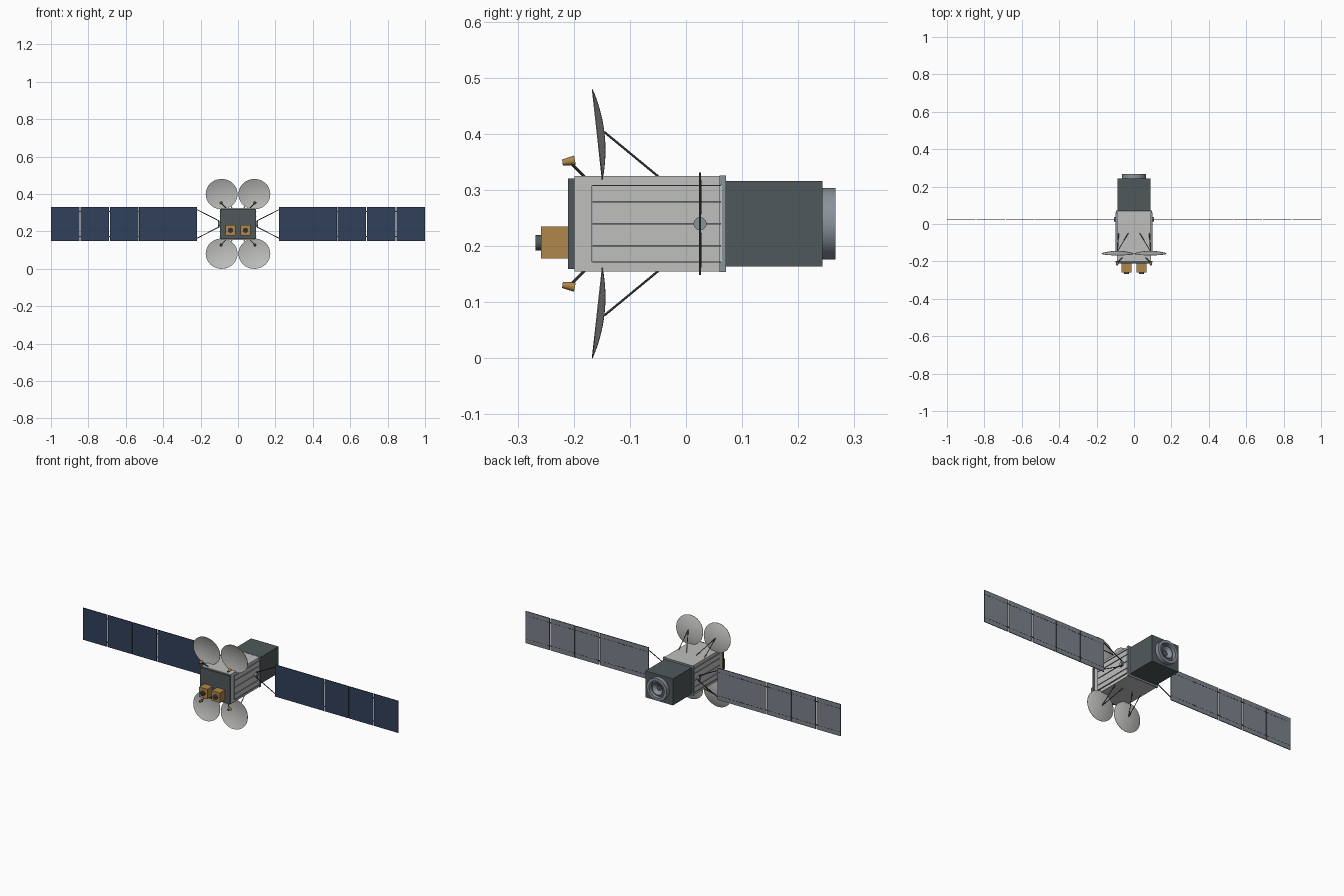
import bpy, bmesh, math
from mathutils import Vector, Matrix

if "Cube" in bpy.data.objects:
    bpy.data.objects.remove(bpy.data.objects["Cube"])

MID = 0.24  # height of the long axis of the craft


def material(name, hex_code):
    srgb = [int(hex_code[i:i + 2], 16) / 255 for i in (0, 2, 4)]
    colour = [c / 12.92 if c < 0.04 else ((c + 0.055) / 1.055) ** 2.4 for c in srgb] + [1]
    mat = bpy.data.materials.new(name)
    mat.use_nodes = True
    mat.diffuse_color = colour
    mat.node_tree.nodes["Principled BSDF"].inputs["Base Color"].default_value = colour
    return mat


LIGHT = material("light grey body", "bfc0be")
DARK = material("dark slate", "50595b")
GOLD = material("gold foil", "b0864a")
NAVY = material("navy solar cells", "30405a")
BACK = material("panel back grey", "7c838c")
STEEL = material("blue grey metal", "8a929c")
BLACK = material("near black", "2e3032")
DISH = material("dish grey", "bcbcba")


def finish(name, bm, mats, smooth=False):
    bmesh.ops.recalc_face_normals(bm, faces=bm.faces)
    mesh = bpy.data.meshes.new(name)
    bm.to_mesh(mesh)
    bm.free()
    for m in mats:
        mesh.materials.append(m)
    obj = bpy.data.objects.new(name, mesh)
    bpy.context.collection.objects.link(obj)
    if smooth:
        bpy.ops.object.select_all(action='DESELECT')
        obj.select_set(True)
        bpy.context.view_layer.objects.active = obj
        bpy.ops.object.shade_smooth_by_angle(angle=math.radians(35))
    return obj


def add_box(bm, low, high):
    low, high = Vector(low), Vector(high)
    size = Matrix.Diagonal([abs(v) for v in high - low] + [1])
    bmesh.ops.create_cube(bm, size=1, matrix=Matrix.Translation((low + high) / 2) @ size)


def box(name, low, high, mat):
    bm = bmesh.new()
    add_box(bm, low, high)
    return finish(name, bm, [mat])


def cone(name, start, end, r1, r2, mat, sides=16):
    """Round bar or cone frustum between two points."""
    start, end = Vector(start), Vector(end)
    axis = end - start
    place = Matrix.Translation((start + end) / 2) @ axis.to_track_quat('Z', 'Y').to_matrix().to_4x4()
    bm = bmesh.new()
    bmesh.ops.create_cone(bm, cap_ends=True, segments=sides, radius1=r1, radius2=r2,
                          depth=axis.length, matrix=place)
    return finish(name, bm, [mat], smooth=sides > 8)


def lathe(name, profile, place, mat, steps=40):
    """Spin a closed (radius, height) profile round local z."""
    bm = bmesh.new()
    verts = [bm.verts.new((r, 0, h)) for r, h in profile]
    edges = [bm.edges.new((verts[i], verts[(i + 1) % len(verts)])) for i in range(len(verts))]
    bmesh.ops.spin(bm, geom=verts + edges, cent=(0, 0, 0), axis=(0, 0, 1),
                   angle=math.tau, steps=steps, use_duplicate=False)
    bmesh.ops.remove_doubles(bm, verts=bm.verts, dist=0.00005)
    bm.transform(place)
    return finish(name, bm, [mat], smooth=True)


# Main body, front plate, collar and rear module
box("main_body", (-0.092, -0.199, MID - 0.085), (0.092, 0.07, MID + 0.085), LIGHT)
box("front_plate", (-0.095, -0.21, MID - 0.081), (0.095, -0.199, MID + 0.081), DARK)
box("rear_module", (-0.087, 0.07, MID - 0.076), (0.087, 0.243, MID + 0.076), DARK)
box("rear_collar", (-0.094, 0.064, MID - 0.0855), (0.094, 0.071, MID + 0.0855), STEEL)

# Docking ring and nozzle at the back
rear = Matrix.Translation((0, 0.243, MID)) @ Matrix.Rotation(-math.pi / 2, 4, 'X')
lathe("rear_ring", [(0.064, -0.002), (0.064, 0.023), (0.048, 0.023), (0.048, -0.002)], rear, STEEL)
lathe("rear_nozzle", [(0.018, -0.002), (0.036, 0.016), (0.033, 0.016), (0.012, -0.002)], rear, STEEL)

# Side radiators with raised fins, and corner clamps
for sx, side in ((1, "left"), (-1, "right")):
    box(side + "_radiator", (sx * 0.09, -0.167, MID - 0.068), (sx * 0.095, 0.06, MID + 0.068), LIGHT)
    for dz in (-0.068, -0.039, 0, 0.039, 0.068):
        half = 0.0015 if abs(dz) < 0.05 else 0.0007
        box(side + "_radiator_fin", (sx * 0.092, -0.167, MID + dz - half),
            (sx * 0.099, 0.062, MID + dz + half), STEEL)
    box(side + "_radiator_edge", (sx * 0.092, -0.168, MID - 0.068),
        (sx * 0.0965, -0.1668, MID + 0.068), STEEL)
    for sz in (1, -1):
        box(side + "_corner_clamp", (sx * 0.085, 0.06, MID + sz * 0.069),
            (sx * 0.096, 0.071, MID + sz * 0.086), STEEL)

# Foil-wrapped instruments on the front
for sx, side in ((1, "left"), (-1, "right")):
    x = sx * 0.04
    box(side + "_instrument", (x - 0.026, -0.258, 0.178), (x + 0.026, -0.209, 0.235), GOLD)
    cone(side + "_instrument_barrel", (x, -0.257, 0.206), (x, -0.268, 0.206), 0.0135, 0.0135, DARK, 24)
    cone(side + "_instrument_lens", (x, -0.267, 0.206), (x, -0.2685, 0.206), 0.009, 0.009, BLACK, 24)

# Dishes with their struts and feed horns
R, DEPTH = 0.0815, 0.0125
rings = [R * i / 8 for i in range(9)]
dish_profile = [(r, -DEPTH * (1 - (r / R) ** 2)) for r in rings]
dish_profile += [(r, h - 0.0015) for r, h in reversed(dish_profile)]
for sx, side in ((1, "left"), (-1, "right")):
    for sz, level in ((1, "upper"), (-1, "lower")):
        name = level + "_" + side

        def at(x, y, z):
            return Vector((sx * x, y, MID + sz * z))

        normal = Vector((0, -0.994, -0.11 * sz)).normalized()
        across = Vector((1, 0, 0))
        frame = Matrix((across * 1.045, normal.cross(across), normal)).transposed().to_4x4()
        lathe(name + "_dish", dish_profile, Matrix.Translation(at(0.0875, -0.159, 0.159)) @ frame, DISH)
        for foot in (0.082, 0.03):
            cone(name + "_dish_strut", at(0.0875, -0.145, 0.163), at(foot, -0.048, 0.083),
                 0.002, 0.002, DARK, 8)
        cone(name + "_feed_strut", at(0.062, -0.18, 0.083), at(0.089, -0.206, 0.109),
             0.0026, 0.0026, DARK, 8)
        cone(name + "_feed_horn", at(0.09, -0.22, 0.109), at(0.09, -0.198, 0.113), 0.0055, 0.0085, GOLD)
        cone(name + "_feed_cap", at(0.09, -0.2205, 0.109), at(0.09, -0.2195, 0.109), 0.0035, 0.0035, BLACK)

# Solar wings: hub, yoke and five hinged panels each
PANELS, START, WIDTH, Y = 5, 0.218, 0.1564, 0.025
for sx, side in ((1, "left"), (-1, "right")):
    cone(side + "_wing_hub", (sx * 0.09, Y, MID), (sx * 0.106, Y, MID), 0.0115, 0.0115, STEEL, 24)
    box(side + "_yoke_root", (sx * 0.1, Y - 0.002, MID - 0.019), (sx * 0.106, Y + 0.002, MID + 0.019), BLACK)
    for sz in (1, -1):
        cone(side + "_yoke_arm", (sx * 0.103, Y, MID + sz * 0.017),
             (sx * 0.222, Y, MID + sz * 0.078), 0.0022, 0.0022, BLACK, 8)

    for i in range(PANELS):
        x0 = START + i * WIDTH + (0.0004 if i < 2 else 0.0025)
        x1 = START + (i + 1) * WIDTH - (0.0004 if i == 0 or i == PANELS - 1 else 0.0025)
        if i == PANELS - 1:
            x1 = 1.0
        bm = bmesh.new()
        add_box(bm, (sx * x0, Y - 0.002, MID - 0.0915), (sx * x1, Y + 0.002, MID + 0.0915))
        bm.normal_update()
        for f in bm.faces:  # cells in front, grey behind, dark rim
            f.material_index = 0 if f.normal.y < -0.5 else 1 if f.normal.y > 0.5 else 2
        finish(side + "_solar_panel", bm, [NAVY, BACK, BLACK])

        # Dashed wiring along the back, and hinges between panels
        bm = bmesh.new()
        step = (x1 - x0) / 7
        for sz in (1, -1):
            z = MID + sz * 0.067
            for k in range(7):
                a = x0 + (k + 0.2) * step
                add_box(bm, (sx * a, Y + 0.0015, z - 0.001), (sx * (a + step * 0.6), Y + 0.0028, z + 0.001))
            if i:
                add_box(bm, (sx * (x0 - 0.008), Y + 0.001, z - 0.003), (sx * (x0 + 0.003), Y + 0.003, z + 0.003))
        finish(side + "_panel_wiring", bm, [BLACK])
